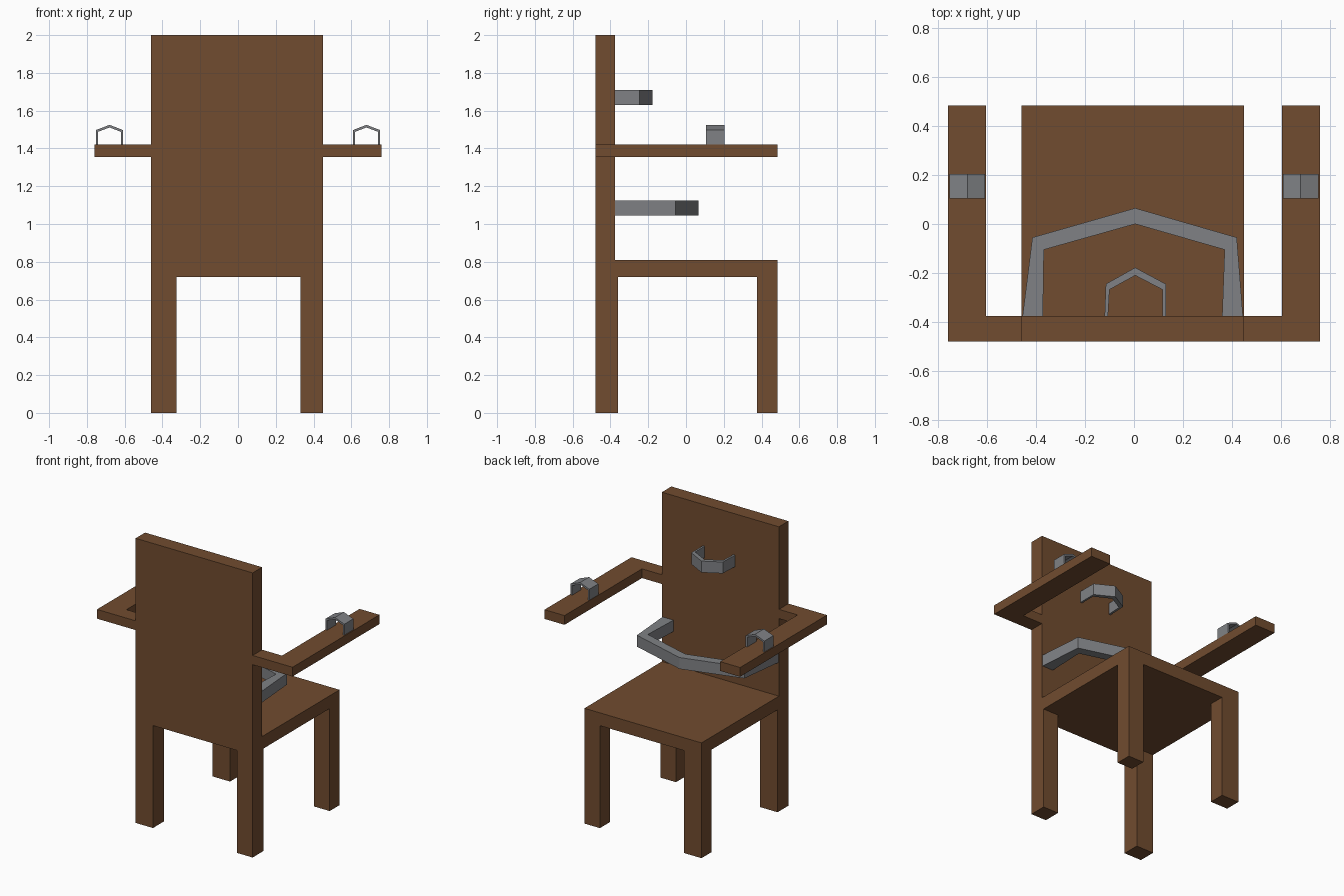
import bpy
import bmesh
from mathutils import Vector

if "Cube" in bpy.data.objects:
    bpy.data.objects.remove(bpy.data.objects["Cube"], do_unlink=True)


def make_material(name, rgb):
    mat = bpy.data.materials.new(name)
    mat.use_nodes = True
    color = (*rgb, 1.0)
    mat.diffuse_color = color
    mat.node_tree.nodes["Principled BSDF"].inputs["Base Color"].default_value = color
    return mat


wood = make_material("brown wood", (0.165, 0.072, 0.029))
metal = make_material("grey metal", (0.215, 0.222, 0.235))


def prism(name, outline, axis, low, high, mat):
    """Extrude a flat outline along 'y' or 'z' from low to high."""
    def place(a, b, depth):
        return Vector((a, b, depth)) if axis == "z" else Vector((a, depth, b))

    bm = bmesh.new()
    face = bm.faces.new([bm.verts.new(place(a, b, low)) for a, b in outline])
    grown = bmesh.ops.extrude_face_region(bm, geom=[face])["geom"]
    verts = [v for v in grown if isinstance(v, bmesh.types.BMVert)]
    bmesh.ops.translate(bm, verts=verts, vec=place(0, 0, high - low))
    bmesh.ops.recalc_face_normals(bm, faces=bm.faces)
    mesh = bpy.data.meshes.new(name)
    bm.to_mesh(mesh)
    bm.free()
    mesh.materials.append(mat)
    obj = bpy.data.objects.new(name, mesh)
    bpy.context.scene.collection.objects.link(obj)
    return obj


def rect(x0, x1, y0, y1):
    return [(x0, y0), (x1, y0), (x1, y1), (x0, y1)]


LEFT, RIGHT = 0.45, -0.46
BACK, BACK_FACE, FRONT = -0.48, -0.375, 0.485
SEAT_LOW, SEAT_TOP = 0.72, 0.81

# Backrest and seat
prism("backrest", rect(RIGHT, LEFT, BACK, BACK_FACE), "z", SEAT_LOW, 2.0, wood)
prism("seat", rect(RIGHT, LEFT, BACK_FACE, FRONT), "z", SEAT_LOW, SEAT_TOP, wood)

# Four legs
for side, x0, x1 in (("left", 0.33, LEFT), ("right", RIGHT, -0.325)):
    prism(f"rear_leg_{side}", rect(x0, x1, BACK, -0.36), "z", 0, SEAT_LOW, wood)
    prism(f"front_leg_{side}", rect(x0, x1, 0.375, FRONT), "z", 0, SEAT_LOW, wood)

# L-shaped arms with a cuff on each
for side, s, root in (("left", 1, LEFT), ("right", -1, RIGHT)):
    arm = [(root, BACK), (s * 0.76, BACK), (s * 0.76, FRONT),
           (s * 0.605, FRONT), (s * 0.605, BACK_FACE), (root, BACK_FACE)]
    prism(f"arm_{side}", arm, "z", 1.355, 1.42, wood)

    outer = [(0.608, 1.42), (0.608, 1.497), (0.68, 1.525), (0.753, 1.497), (0.753, 1.42)]
    inner = [(0.62, 1.42), (0.62, 1.488), (0.68, 1.511), (0.741, 1.488), (0.741, 1.42)]
    cuff = [(s * x, z) for x, z in outer + inner[::-1]]
    prism(f"wrist_cuff_{side}", cuff, "y", 0.105, 0.205, metal)


# Angular straps around the waist and head
def strap(name, outer, inner, low, high):
    prism(name, outer + inner[::-1], "z", low, high, metal)


strap("waist_strap",
      [(-0.455, BACK_FACE), (-0.415, -0.055), (0.005, 0.065), (0.42, -0.055), (0.445, BACK_FACE)],
      [(-0.372, BACK_FACE), (-0.368, -0.105), (0.005, 0.0), (0.37, -0.105), (0.36, BACK_FACE)],
      1.045, 1.125)
strap("head_strap",
      [(-0.12, BACK_FACE), (-0.115, -0.245), (0.005, -0.178), (0.13, -0.245), (0.13, BACK_FACE)],
      [(-0.106, BACK_FACE), (-0.1, -0.268), (0.005, -0.21), (0.116, -0.268), (0.117, BACK_FACE)],
      1.63, 1.71)
